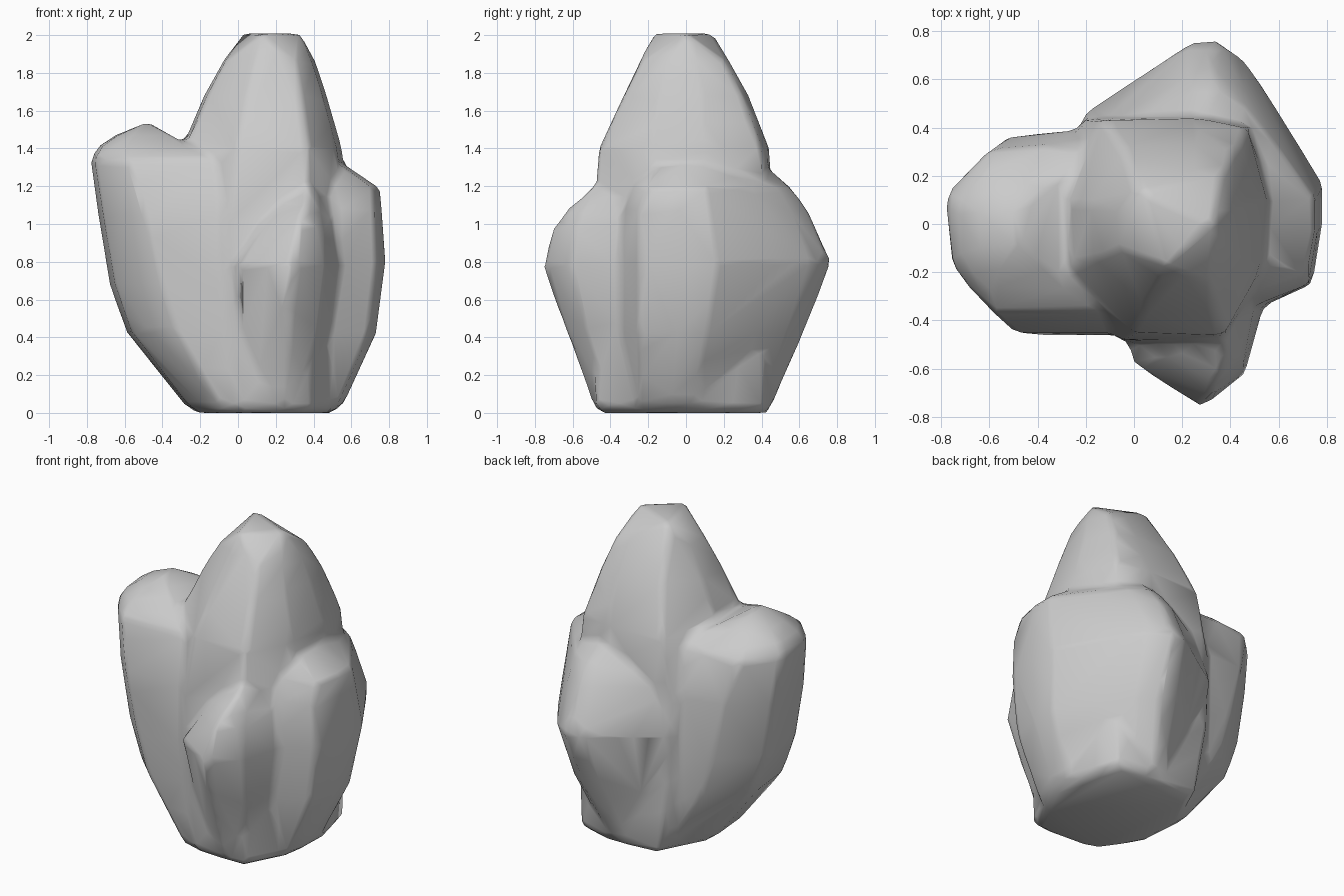
import bpy, bmesh

cube = bpy.data.objects.get("Cube")
if cube:
    bpy.data.objects.remove(cube, do_unlink=True)

stone = bpy.data.materials.new("pale_grey_stone")
stone.use_nodes = True
GREY = (0.6, 0.6, 0.6, 1)
stone.diffuse_color = GREY
stone.node_tree.nodes["Principled BSDF"].inputs["Base Color"].default_value = GREY

rock = bmesh.new()


def add_boulder(outline, rings, tip=()):
    """Add a convex boulder: the plan outline is fitted to each ring,
    given as (z, x min, x max, y min, y max), then wrapped in a hull."""
    bm = bmesh.new()
    xs, ys = zip(*outline)
    left, right, front, back = min(xs), max(xs), min(ys), max(ys)
    for z, x0, x1, y0, y1 in rings:
        for x, y in outline:
            bm.verts.new((x0 + (x - left) / (right - left) * (x1 - x0),
                          y0 + (y - front) / (back - front) * (y1 - y0), z))
    for point in tip:
        bm.verts.new(point)
    hull = bmesh.ops.convex_hull(bm, input=bm.verts)
    spare = {v for v in hull["geom_interior"] + hull["geom_unused"]
             if isinstance(v, bmesh.types.BMVert)}
    bmesh.ops.delete(bm, geom=list(spare), context='VERTS')
    bmesh.ops.recalc_face_normals(bm, faces=bm.faces)
    part = bpy.data.meshes.new("boulder_part")
    bm.to_mesh(part)
    bm.free()
    rock.from_mesh(part)
    bpy.data.meshes.remove(part)


# Tall central peak with a small three-cornered top
add_boulder(
    [(-.3, .1), (-.13, .42), (.27, .43), (.47, .39), (.55, .1),
     (.52, -.2), (.37, -.46), (0, -.45), (-.28, -.2)],
    [(0, -.22, .50, -.45, .43),
     (.04, -.27, .55, -.48, .45),
     (.50, -.38, .58, -.49, .46),
     (1.00, -.40, .58, -.49, .45),
     (1.40, -.30, .55, -.46, .44),
     (1.68, -.18, .47, -.33, .33),
     (1.86, -.08, .41, -.24, .23)],
    [(.03, .14, 2.01), (.33, 0, 2.01), (.13, -.17, 2.01)])

# Leaning shoulder beside the peak
add_boulder(
    [(-.77, .08), (-.76, .15), (-.53, .36), (-.2, .39), (.1, .38),
     (.1, -.45), (-.5, -.45), (-.65, -.31), (-.74, -.2)],
    [(0, -.21, .30, -.42, .38),
     (.04, -.28, .33, -.44, .39),
     (.43, -.59, .25, -.46, .40),
     (.68, -.68, .20, -.46, .40),
     (1.05, -.74, .05, -.45, .39),
     (1.34, -.78, -.14, -.37, .33),
     (1.41, -.74, -.25, -.28, .24),
     (1.47, -.65, -.36, -.19, .16)],
    [(-.48, -.08, 1.54), (-.50, .05, 1.53)])

# Broad boulder wrapping the back corner
add_boulder(
    [(-.15, .1), (-.21, .45), (.23, .74), (.33, .76), (.46, .66),
     (.58, .48), (.77, .17), (.77, 0), (.73, -.24), (.53, -.33), (.1, -.25)],
    [(0.01, -.2, .50, -.30, .43),
     (.05, -.2, .56, -.31, .46),
     (.42, -.2, .73, -.33, .62),
     (.80, -.21, .78, -.34, .77),
     (1.08, -.2, .76, -.33, .64),
     (1.19, -.15, .75, -.28, .56),
     (1.31, -.05, .57, -.20, .42)])

# Small pointed boulder at the front
add_boulder(
    [(-.03, -.45), (0, -.58), (.2, -.71), (.28, -.76), (.35, -.71),
     (.46, -.62), (.54, -.33), (.3, -.15), (0, -.15)],
    [(.01, .06, .40, -.47, -.15),
     (.06, .04, .42, -.50, -.15),
     (.45, 0, .50, -.64, -.15),
     (.78, -.03, .54, -.76, -.15),
     (.97, .10, .51, -.71, -.15),
     (1.06, .18, .48, -.65, -.2)],
    [(.38, -.49, 1.21), (.36, -.35, 1.2)])

mesh = bpy.data.meshes.new("rock_cluster")
rock.to_mesh(mesh)
rock.free()
mesh.materials.append(stone)
cluster = bpy.data.objects.new("rock_cluster", mesh)
bpy.context.collection.objects.link(cluster)

# Fuse the boulders, soften the joins and chip back to coarse facets
fuse = cluster.modifiers.new("fuse", 'REMESH')
fuse.mode = 'VOXEL'
fuse.voxel_size = 0.025
fuse.use_smooth_shade = True
soften = cluster.modifiers.new("soften", 'SMOOTH')
soften.factor = 0.5
soften.iterations = 5
chip = cluster.modifiers.new("chip", 'DECIMATE')
chip.ratio = 0.03
